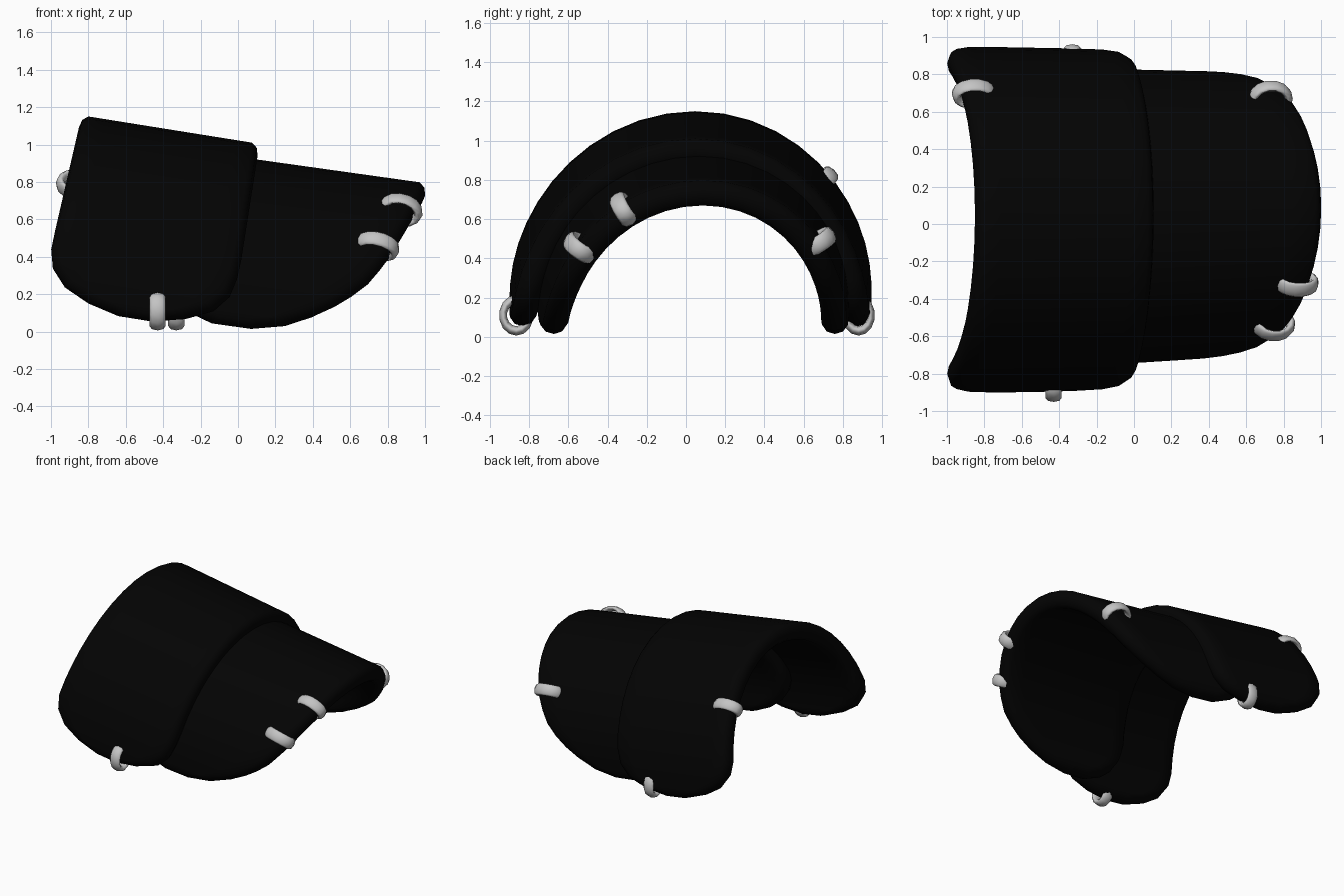
import bpy, bmesh, math
from mathutils import Vector, Matrix

if "Cube" in bpy.data.objects:
    bpy.data.objects.remove(bpy.data.objects["Cube"], do_unlink=True)


def material(name, value):
    m = bpy.data.materials.new(name)
    m.use_nodes = True
    color = (value, value, value, 1)
    m.diffuse_color = color
    m.node_tree.nodes["Principled BSDF"].inputs["Base Color"].default_value = color
    return m


black = material("black", 0.001)
silver = material("light grey", 0.55)


def limits(outline, h):
    """Both x ends of the plate at height h."""
    for (h0, l0, r0), (h1, l1, r1) in zip(outline, outline[1:]):
        if h <= h1:
            f = (h - h0) / (h1 - h0)
            return l0 + f * (l1 - l0), r0 + f * (r1 - r0)
    return outline[-1][1:]


def plate(name, outline, half_width, base, y_mid, slope, x_ref, taper, skew, thick):
    """Thick arched plate: outer and inner skins joined by a rounded rim."""
    low, top = outline[0][0], outline[-1][0]
    rise = top - base

    def point(side, h, f, inset, depth):
        x0, x1 = limits(outline, h)
        x = x0 + inset + (x1 - x0 - 2 * inset) * f
        h += inset * (top - h) / (top - low)
        u = min(1, max(0, (h - base) / rise))
        w = side * half_width * math.sqrt(1 - u * u)
        dx = x - x_ref
        n = Vector((slope * u / rise, w / half_width ** 2, u / rise)).normalized()
        y = y_mid + skew * dx + 0.025 * u + w * (1 - taper * dx)
        return Vector((x, y, h - slope * dx)) - n * depth

    # rows run from one hem over the top to the other
    steps, cols = 12, 10
    hs = [h for h, _, _ in outline if h < base - 0.01]
    hs += [base + rise * math.sin((k / steps) ** 1.25 * math.pi / 2) for k in range(steps)]
    rows = [(-1, h) for h in hs] + [(1, top)] + [(1, h) for h in reversed(hs)]
    last = len(rows) - 1
    border = [(0, j) for j in range(cols)] + [(i, cols) for i in range(last)]
    border += [(last, j) for j in range(cols, 0, -1)] + [(i, 0) for i in range(last, 0, -1)]

    bm = bmesh.new()

    def vert(i, j, inset, depth):
        return bm.verts.new(point(*rows[i], j / cols, inset, depth * thick))

    def skin(inset, depth):
        g = [[vert(i, j, inset, depth) for j in range(cols + 1)] for i in range(last + 1)]
        for a, b in zip(g, g[1:]):
            for j in range(cols):
                bm.faces.new((a[j], a[j + 1], b[j + 1], b[j]))
        return [g[i][j] for i, j in border]

    loops = [skin(0.04, 0)]
    for inset, depth in ((0.011, 0.18), (0, 0.5), (0.011, 0.82)):
        loops.append([vert(i, j, inset, depth) for i, j in border])
    loops.append(skin(0.04, 1))
    for a, b in zip(loops, loops[1:]):
        for k in range(len(a)):
            bm.faces.new((a[k - 1], a[k], b[k], b[k - 1]))
    bmesh.ops.recalc_face_normals(bm, faces=bm.faces)

    me = bpy.data.meshes.new(name)
    bm.to_mesh(me)
    bm.free()
    me.materials.append(black)
    me.shade_smooth()
    bpy.context.collection.objects.link(bpy.data.objects.new(name, me))


# Outlines: height, low x end, high x end
upper = [(0.108, -0.64, -0.46), (0.15, -0.8, -0.28), (0.2, -0.91, -0.15),
         (0.3, -0.985, -0.05), (0.39, -1.003, -0.01), (0.53, -0.975, 0.02),
         (1.15, -0.84, 0.115)]
lower = [(0.01, -0.14, 0.07), (0.05, -0.26, 0.25), (0.12, -0.36, 0.4),
         (0.21, -0.42, 0.54), (0.33, -0.44, 0.68), (0.5, -0.4, 0.8),
         (0.69, -0.34, 0.9), (0.92, -0.25, 1.01)]

plate("upper_plate", upper, 0.925, 0.15, 0.022, 0.16, -0.8, 0.02, 0, 0.13)
plate("lower_plate", lower, 0.78, 0.14, 0.043, 0.14, 0.1, 0.055, 0.02, 0.13)


def ring(name, center, outward, normal, radius, squash):
    """Flattened oval hoop piercing a plate rim."""
    out = Vector(outward).normalized()
    nor = Vector(normal)
    nor = (nor - out * nor.dot(out)).normalized()
    rot = Matrix((out, nor, out.cross(nor))).transposed().to_4x4()
    bpy.ops.mesh.primitive_torus_add(major_radius=radius, minor_radius=0.024,
                                     major_segments=14, minor_segments=8)
    ob = bpy.context.object
    ob.name = name
    ob.matrix_world = Matrix.Translation(center) @ rot @ Matrix.Diagonal((1, squash, 1.8, 1))
    ob.data.materials.append(silver)
    ob.data.shade_smooth()


# Hoops on the sloping end rims
for name, c, out, squash in (
        ("lower_rim_ring_high", (0.87, -0.315, 0.65), (1, 0, -0.25), 0.75),
        ("lower_rim_ring_low", (0.745, -0.535, 0.455), (1, 0, -0.25), 0.8),
        ("lower_rim_ring_back", (0.73, 0.67, 0.48), (1, 0, -0.14), 0.85),
        ("upper_rim_ring_back", (-0.855, 0.695, 0.785), (-1, 0, 0.1), 0.75)):
    ring(name, c, out, (0.1, c[1] - 0.04, c[2] - 0.1), 0.096, squash)

# Hoops on the bottom hems of the upper plate
ring("front_hem_ring", (-0.43, -0.865, 0.11), (0, 0, -1), (0, -1, 0), 0.08, 0.85)
ring("back_hem_ring", (-0.33, 0.88, 0.11), (0, 0, -1), (0, 1, 0), 0.08, 0.8)
